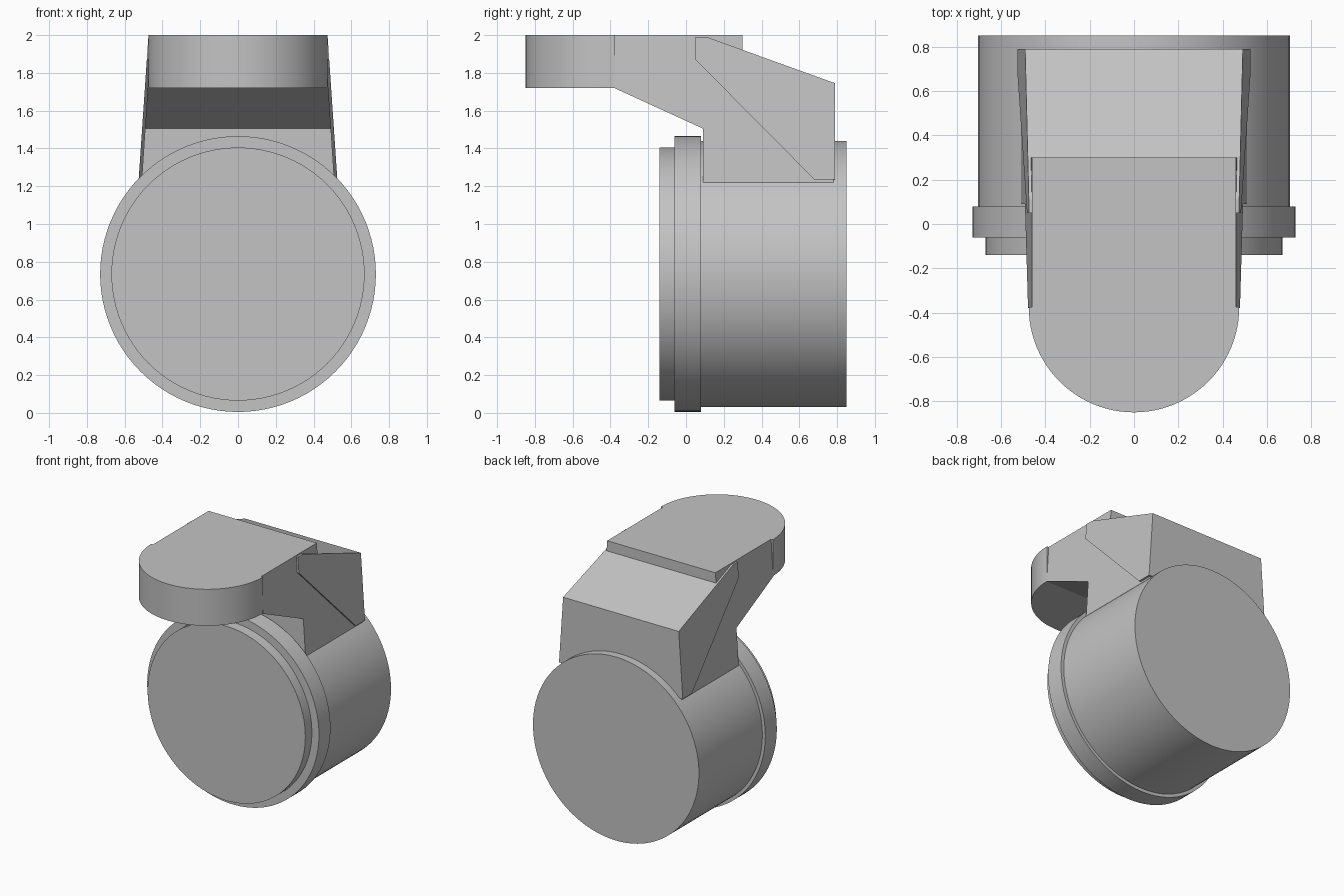
import bpy, bmesh, math

cube = bpy.data.objects.get("Cube")
if cube:
    bpy.data.objects.remove(cube, do_unlink=True)

grey = bpy.data.materials.new("plain grey")
grey.use_nodes = True
grey.diffuse_color = (0.55, 0.55, 0.55, 1)
grey.node_tree.nodes["Principled BSDF"].inputs["Base Color"].default_value = (0.55, 0.55, 0.55, 1)


def finish(name, bm, smooth=False):
    bmesh.ops.recalc_face_normals(bm, faces=bm.faces)
    mesh = bpy.data.meshes.new(name)
    bm.to_mesh(mesh)
    bm.free()
    mesh.materials.append(grey)
    obj = bpy.data.objects.new(name, mesh)
    bpy.context.collection.objects.link(obj)
    if smooth:
        bpy.ops.object.select_all(action='DESELECT')
        obj.select_set(True)
        bpy.context.view_layer.objects.active = obj
        bpy.ops.object.shade_smooth_by_angle(angle=math.radians(30))
    return obj


def prism(bm, start, end):
    """Close a solid between two matching outlines."""
    a = [bm.verts.new(p) for p in start]
    b = [bm.verts.new(p) for p in end]
    bm.faces.new(a)
    bm.faces.new(b[::-1])
    for i in range(len(a)):
        j = (i + 1) % len(a)
        bm.faces.new((a[i], b[i], b[j], a[j]))


def disc(name, radius, y0, y1, z=0.735, sides=96):
    turn = [math.tau * i / sides for i in range(sides)]
    ring = [(radius * math.cos(t), z + radius * math.sin(t)) for t in turn]
    bm = bmesh.new()
    prism(bm, [(x, y0, h) for x, h in ring], [(x, y1, h) for x, h in ring])
    return finish(name, bm, True)


def tapered(name, outline, top_half_width, slope):
    """Side outline (y, z) whose half width grows towards the bottom."""
    bm = bmesh.new()
    sides = [[(s * (top_half_width + (2 - z) * slope), y, z) for y, z in outline]
             for s in (-1, 1)]
    prism(bm, *sides)
    return finish(name, bm)


# Drum: front disc, wide rim and body
disc("drum_front_disc", 0.67, -0.14, -0.05)
disc("drum_rim", 0.73, -0.06, 0.08)
disc("drum_body", 0.705, 0.07, 0.85)

# Arm with its flat top plate
tapered("arm", [(-0.38, 1.72), (0.09, 1.505), (0.09, 1.22), (0.78, 1.22),
                (0.78, 1.70), (0.30, 1.88), (0.30, 2), (-0.38, 2)], 0.46, 0.065)

# Sloping hood over the back of the arm
tapered("rear_hood", [(0.05, 1.99), (0.11, 1.99), (0.79, 1.745), (0.79, 1.235),
                      (0.68, 1.235), (0.05, 1.87)], 0.474, 0.068)

# Half-round cap at the front end
arc = [math.pi * (1 + i / 48) for i in range(49)]
half = [(0.475 * math.cos(t), -0.375 + 0.475 * math.sin(t)) for t in arc]
bm = bmesh.new()
prism(bm, [(x, y, 1.72) for x, y in half], [(x, y, 2) for x, y in half])
finish("front_cap", bm, True)
